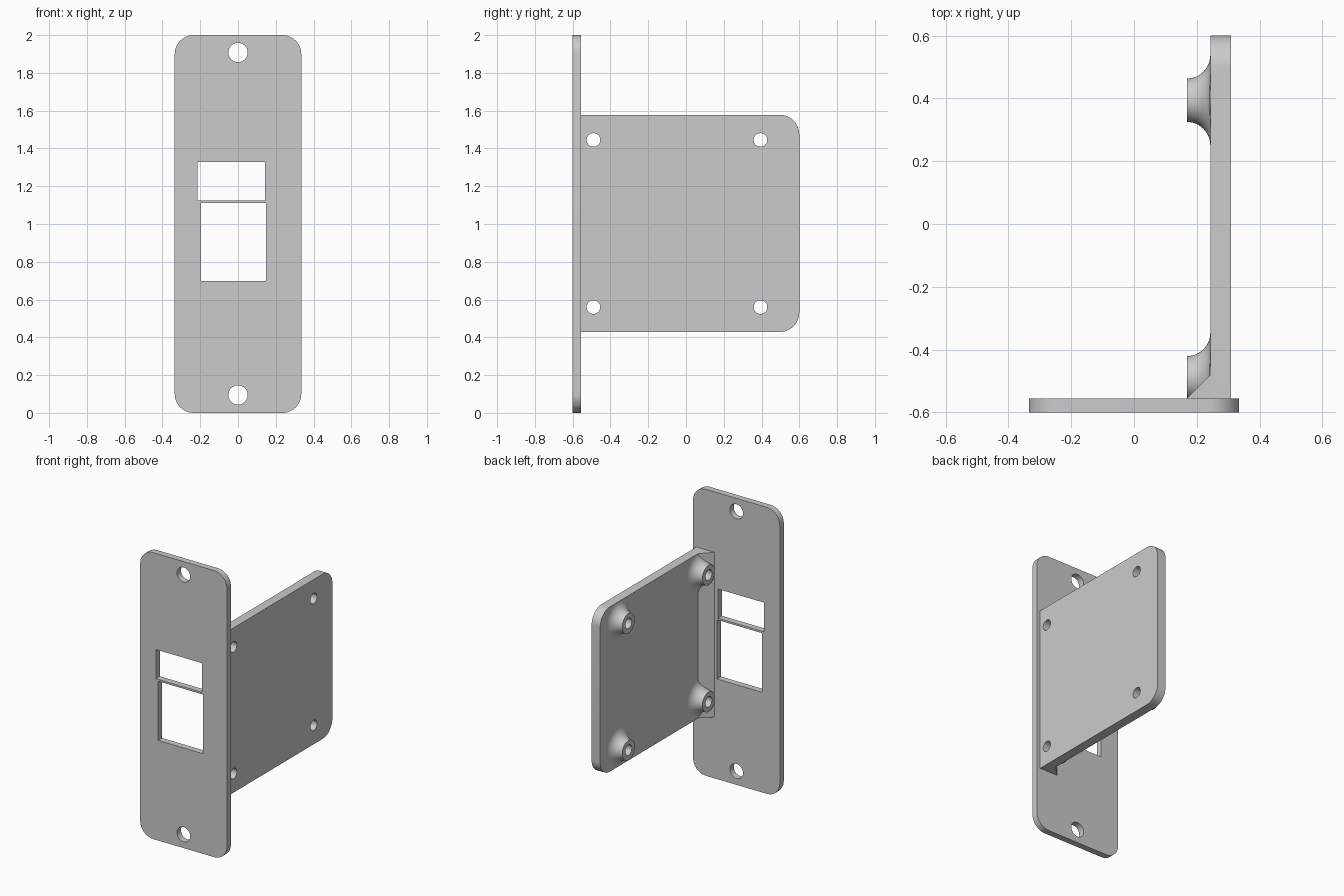
import bpy, bmesh, math
from mathutils import Matrix, Vector

if "Cube" in bpy.data.objects:
    bpy.data.objects.remove(bpy.data.objects["Cube"])

grey = bpy.data.materials.new("plain grey")
grey.use_nodes = True
COLOUR = (0.6, 0.6, 0.6, 1)
grey.diffuse_color = COLOUR
grey.node_tree.nodes["Principled BSDF"].inputs["Base Color"].default_value = COLOUR

# Main dimensions
FRONT, PLATE_BACK, REAR = -0.6, -0.556, 0.6
SIDE_IN, SIDE_OUT, BOSS_END = 0.243, 0.309, 0.168
LOW, HIGH = 0.428, 1.578
HOLE_R, BOSS_R, FILLET = 0.036, 0.069, SIDE_IN - BOSS_END
MOUNTS = [(y, z) for y in (-0.49, 0.394) for z in (0.56, 1.445)]


def circle(u, v, r, n=48):
    return [(u + r * math.cos(2 * math.pi * i / n), v + r * math.sin(2 * math.pi * i / n))
            for i in range(n)]


def rectangle(u0, v0, u1, v1, radii=(0, 0, 0, 0), n=12):
    """Rectangle outline; radii run counter-clockwise from the lower left corner."""
    pts = []
    corners = ((u0, v0, 1, 1), (u1, v0, -1, 1), (u1, v1, -1, -1), (u0, v1, 1, -1))
    for k, (u, v, su, sv) in enumerate(corners):
        r = radii[k]
        if not r:
            pts.append((u, v))
            continue
        for i in range(n + 1):
            a = math.pi + (k + i / n) * math.pi / 2
            pts.append((u + su * r + r * math.cos(a), v + sv * r + r * math.sin(a)))
    return pts


def add_object(name, bm):
    bmesh.ops.remove_doubles(bm, verts=bm.verts, dist=1e-5)
    bmesh.ops.recalc_face_normals(bm, faces=bm.faces)
    mesh = bpy.data.meshes.new(name)
    bm.to_mesh(mesh)
    bm.free()
    mesh.materials.append(grey)
    obj = bpy.data.objects.new(name, mesh)
    bpy.context.collection.objects.link(obj)
    return obj


def smooth(obj):
    bpy.ops.object.select_all(action='DESELECT')
    obj.select_set(True)
    bpy.context.view_layer.objects.active = obj
    bpy.ops.object.shade_smooth_by_angle(angle=math.radians(30))


def sheet(name, outlines, thickness, matrix):
    """Filled outline with holes, extruded about its middle plane."""
    curve = bpy.data.curves.new(name, 'CURVE')
    curve.dimensions = '2D'
    curve.fill_mode = 'BOTH'
    curve.extrude = thickness / 2
    for pts in outlines:
        spline = curve.splines.new('POLY')
        spline.points.add(len(pts) - 1)
        for p, (u, v) in zip(spline.points, pts):
            p.co = (u, v, 0, 1)
        spline.use_cyclic_u = True
    temp = bpy.data.objects.new("outline", curve)
    bpy.context.collection.objects.link(temp)
    graph = bpy.context.evaluated_depsgraph_get()
    mesh = bpy.data.meshes.new_from_object(temp.evaluated_get(graph))
    bpy.data.objects.remove(temp)
    bm = bmesh.new()
    bm.from_mesh(mesh)
    bpy.data.meshes.remove(mesh)
    bm.transform(matrix)
    obj = add_object(name, bm)
    smooth(obj)
    return obj


# Face plate with two screw holes and two windows
sheet("face_plate",
      [rectangle(-0.335, 0, 0.335, 2, (0.1,) * 4),
       circle(0, 0.095, 0.051), circle(0, 1.908, 0.051),
       rectangle(-0.215, 1.125, 0.143, 1.329),
       rectangle(-0.196, 0.699, 0.149, 1.112)],
      PLATE_BACK - FRONT,
      Matrix.Translation((0, (FRONT + PLATE_BACK) / 2, 0)) @ Matrix.Rotation(math.pi / 2, 4, 'X'))

# Mounting plate standing behind it
YZ = Matrix(((0, 0, 1, (SIDE_IN + SIDE_OUT) / 2), (1, 0, 0, 0), (0, 1, 0, 0), (0, 0, 0, 1)))
sheet("mounting_plate",
      [rectangle(PLATE_BACK, LOW, REAR, HIGH, (0, 0.105, 0.105, 0))]
      + [circle(y, z, HOLE_R) for y, z in MOUNTS],
      SIDE_OUT - SIDE_IN, YZ)

# Flared bosses, trimmed to the mounting plate
for number, (y, z) in enumerate(MOUNTS, 1):
    profile = [(SIDE_IN, HOLE_R), (BOSS_END, HOLE_R)]
    for i in range(13):
        a = i / 12 * math.pi / 2
        profile.append((BOSS_END + FILLET * math.sin(a), BOSS_R + FILLET * (1 - math.cos(a))))
    bm = bmesh.new()
    verts = [bm.verts.new((x, y + r, z)) for x, r in profile]
    edges = [bm.edges.new(pair) for pair in zip(verts, verts[1:])]
    bmesh.ops.spin(bm, geom=verts + edges, cent=(0, y, z), axis=(1, 0, 0),
                   angle=2 * math.pi, steps=48, use_merge=True)
    for co, no in (((0, PLATE_BACK, 0), (0, -1, 0)), ((0, 0, LOW), (0, 0, -1)),
                   ((0, 0, HIGH), (0, 0, 1))):
        bmesh.ops.bisect_plane(bm, geom=bm.verts[:] + bm.edges[:] + bm.faces[:],
                               plane_co=co, plane_no=no, clear_outer=True)
    smooth(add_object(f"boss_{number}", bm))

# Chamfer strip in the corner between the plates
bm = bmesh.new()
base = bm.faces.new([bm.verts.new(p) for p in (
    (BOSS_END, PLATE_BACK, LOW), (SIDE_IN, PLATE_BACK, LOW), (SIDE_IN, PLATE_BACK + FILLET, LOW))])
top = bmesh.ops.extrude_face_region(bm, geom=[base])["geom"]
bmesh.ops.translate(bm, vec=Vector((0, 0, HIGH - LOW)),
                    verts=[g for g in top if isinstance(g, bmesh.types.BMVert)])
strip = add_object("corner_chamfer", bm)

# Clear the screw holes through the strip
bm = bmesh.new()
for y, z in MOUNTS[:2]:
    bmesh.ops.create_cone(bm, cap_ends=True, segments=48, radius1=HOLE_R, radius2=HOLE_R, depth=0.4,
                          matrix=Matrix.Translation((SIDE_IN, y, z)) @ Matrix.Rotation(math.pi / 2, 4, 'Y'))
cutter = add_object("hole_cutter", bm)
cutter.hide_render = True
mod = strip.modifiers.new("holes", 'BOOLEAN')
mod.operation, mod.solver, mod.object = 'DIFFERENCE', 'EXACT', cutter
bpy.ops.object.select_all(action='DESELECT')
strip.select_set(True)
bpy.context.view_layer.objects.active = strip
bpy.ops.object.modifier_apply(modifier=mod.name)
bpy.data.objects.remove(cutter)
smooth(strip)
